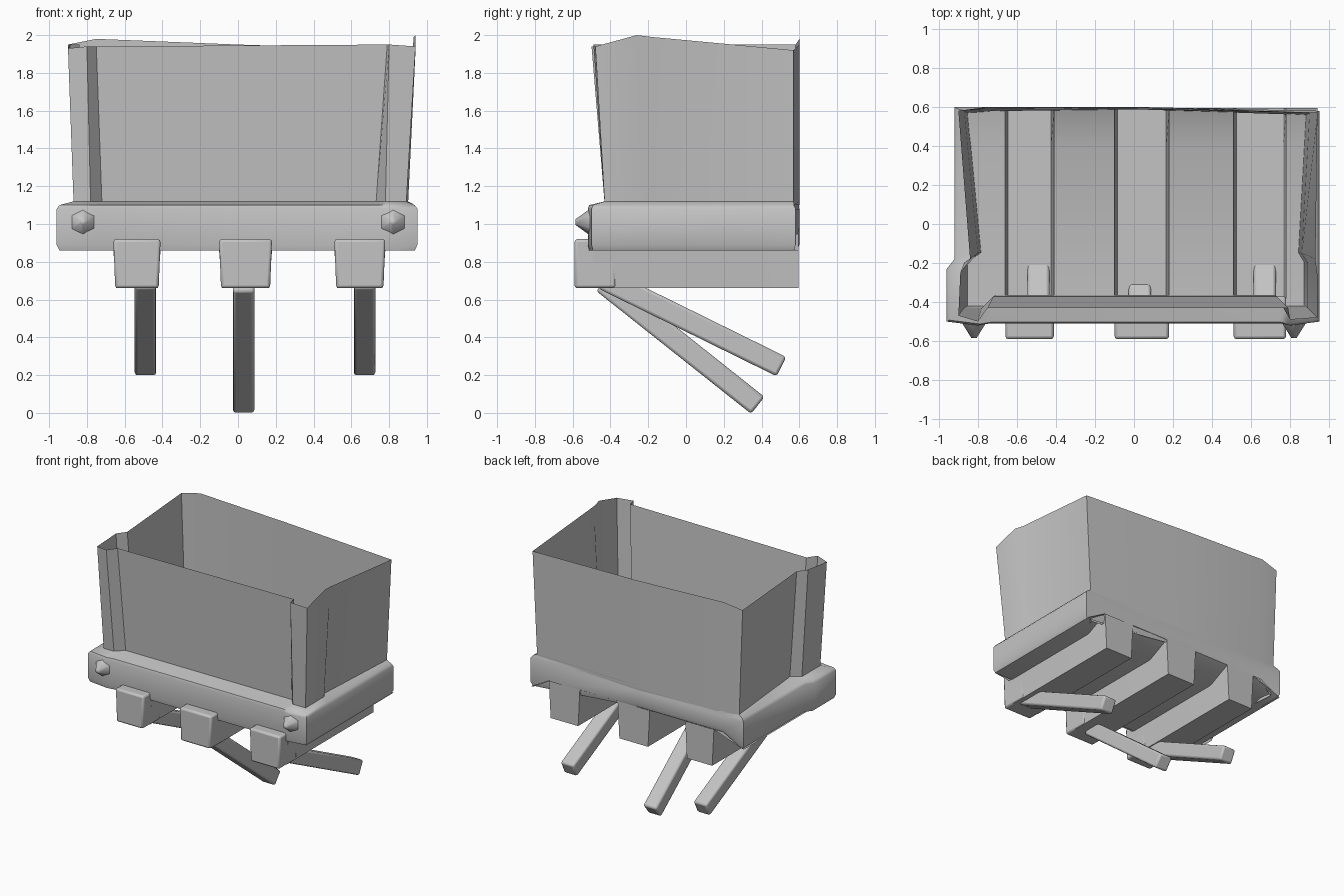
import bpy, bmesh, math
from mathutils import Vector, Matrix

cube = bpy.data.objects.get("Cube")
if cube:
    bpy.data.objects.remove(cube, do_unlink=True)

# single plain grey
grey = bpy.data.materials.new("plain_grey")
grey.use_nodes = True
colour = (0.55, 0.55, 0.55, 1)
grey.diffuse_color = colour
grey.node_tree.nodes["Principled BSDF"].inputs["Base Color"].default_value = colour


def finish(name, bm, bevel=0, angle=35):
    """Turn a bmesh into a shaded object with optional soft edges."""
    bmesh.ops.recalc_face_normals(bm, faces=bm.faces)
    mesh = bpy.data.meshes.new(name)
    bm.to_mesh(mesh)
    bm.free()
    mesh.materials.append(grey)
    obj = bpy.data.objects.new(name, mesh)
    bpy.context.collection.objects.link(obj)
    if bevel:
        soft = obj.modifiers.new("soft_edges", 'BEVEL')
        soft.width = bevel
        soft.segments = 2
    bpy.ops.object.select_all(action='DESELECT')
    obj.select_set(True)
    bpy.context.view_layer.objects.active = obj
    bpy.ops.object.shade_smooth_by_angle(angle=math.radians(angle))


def loft(bm, rings, closed=True):
    """Bridge matching rings of points with quads."""
    rows = [[bm.verts.new(p) for p in ring] for ring in rings]
    count = len(rows[0])
    for low, high in zip(rows, rows[1:]):
        for i in range(count if closed else count - 1):
            j = (i + 1) % count
            bm.faces.new((low[i], low[j], high[j], high[i]))
    return rows


def box(bm, low, high, taper=0):
    """Box between two corners, its bottom narrowed in x by taper."""
    def ring(z, inset):
        left, right = low[0] + inset, high[0] - inset
        return [(left, low[1], z), (right, low[1], z),
                (right, high[1], z), (left, high[1], z)]
    rows = loft(bm, [ring(low[2], taper), ring(high[2], 0)])
    bm.faces.new(rows[0])
    bm.faces.new(rows[1])


# plan of the tub: collar x, y / wall foot x, y / rim x, y, z
PLAN = [
    (-.74, -.51, -.72, -.37, -.75, -.43, 1.94),
    (.76, -.51, .73, -.37, .79, -.43, 1.95),
    (.80, -.52, .78, -.43, .80, -.49, 1.95),
    (.95, -.50, .89, -.43, .94, -.48, 1.94),
    (.95, -.23, .89, -.20, .94, -.26, 2),
    (.95, -.15, .86, -.15, .93, -.18, 1.99),
    (.95, .58, .90, .57, .94, .57, 1.92),
    (0, .60, 0, .60, 0, .60, 1.95),
    (-.75, .60, -.75, .59, -.75, .60, 1.98),
    (-.92, .60, -.87, .58, -.90, .58, 1.95),
    (-.92, -.18, -.80, -.15, -.84, -.18, 1.95),
    (-.96, -.23, -.87, -.20, -.89, -.25, 1.95),
    (-.96, -.50, -.87, -.43, -.90, -.47, 1.93),
    (-.80, -.52, -.78, -.43, -.80, -.50, 1.94),
]
FLOOR, COLLAR_TOP, BEAM_BOTTOM = .86, 1.1, .66
BACK_RISE = .09


def skirt(p):
    """Collar bottom height, raised along the middle of the back."""
    return FLOOR + (BACK_RISE if p[1] > .5 and abs(p[0]) < .8 else 0)


# thin flared tub walls with folded corner posts
bm = bmesh.new()
loft(bm, [[(p[2], p[3], COLLAR_TOP) for p in PLAN], [p[4:] for p in PLAN]])
finish("tub_walls", bm, angle=30)

# collar around the foot of the walls
bm = bmesh.new()
loft(bm, [
    [(p[0] * .985, p[1] * .985, skirt(p)) for p in PLAN],
    [(p[0], p[1], skirt(p) + .03) for p in PLAN],
    [(p[0], p[1], COLLAR_TOP - .02) for p in PLAN],
    [(p[0] * .985, p[1] * .985, COLLAR_TOP) for p in PLAN],
    [(p[2], p[3], COLLAR_TOP + .02) for p in PLAN],
    [(p[2] * .98, p[3] * .98, skirt(p)) for p in PLAN],
])
finish("collar", bm, angle=50)

# floor sheet folded down into three hollow beams, rising between them at the back
BEAMS = [(-.66, -.41), (-.10, .18), (.51, .78)]
profile = [(-.92, FLOOR)]
for left, right in BEAMS:
    profile += [(left, FLOOR), (left + .015, BEAM_BOTTOM),
                (right - .015, BEAM_BOTTOM), (right, FLOOR)]
profile.append((.94, FLOOR))
bm = bmesh.new()
rows = loft(bm, [[(x, y, z + (rise if z == FLOOR and abs(x) < .9 else 0)) for x, z in profile]
                 for y, rise in ((-.49, 0), (.40, 0), (.595, BACK_RISE))], closed=False)
for row in (rows[0], rows[-1]):
    for i in range(len(BEAMS)):
        bm.faces.new(row[i * 4 + 1:i * 4 + 5])
finish("folded_floor", bm)

# blocks closing the front of each beam
for side, (left, right) in zip(("right", "middle", "left"), BEAMS):
    bm = bmesh.new()
    box(bm, (left, -.59, BEAM_BOTTOM), (right, -.37, .92), taper=.01)
    finish(side + "_beam_front", bm, bevel=.015)


# slanted legs running down and back
def leg(name, x, start, end):
    top, foot = Vector((x, *start)), Vector((x, *end))
    axis = foot - top
    half = .057
    bm = bmesh.new()
    box(bm, (-half, -half, 0), (half, half, axis.length))
    turn = Matrix.Rotation(math.atan2(axis.y, axis.z), 4, 'X').inverted()
    bm.transform(Matrix.Translation(top) @ turn)
    finish(name, bm, bevel=.015)


leg("right_leg", -.49, (-.44, .71), (.505, .245))
leg("middle_leg", .03, (-.44, .69), (.38, .04))
leg("left_leg", .67, (-.44, .71), (.505, .245))

# pointed studs on the front corners of the collar
for side, x in (("right", -.82), ("left", .82)):
    bm = bmesh.new()
    bmesh.ops.create_cone(bm, cap_ends=True, segments=6, radius1=.08,
                          radius2=.015, depth=.09)
    bm.transform(Matrix.Translation((x, -.54, 1.01)) @ Matrix.Rotation(math.pi / 2, 4, 'X'))
    finish(side + "_stud", bm, angle=80)
